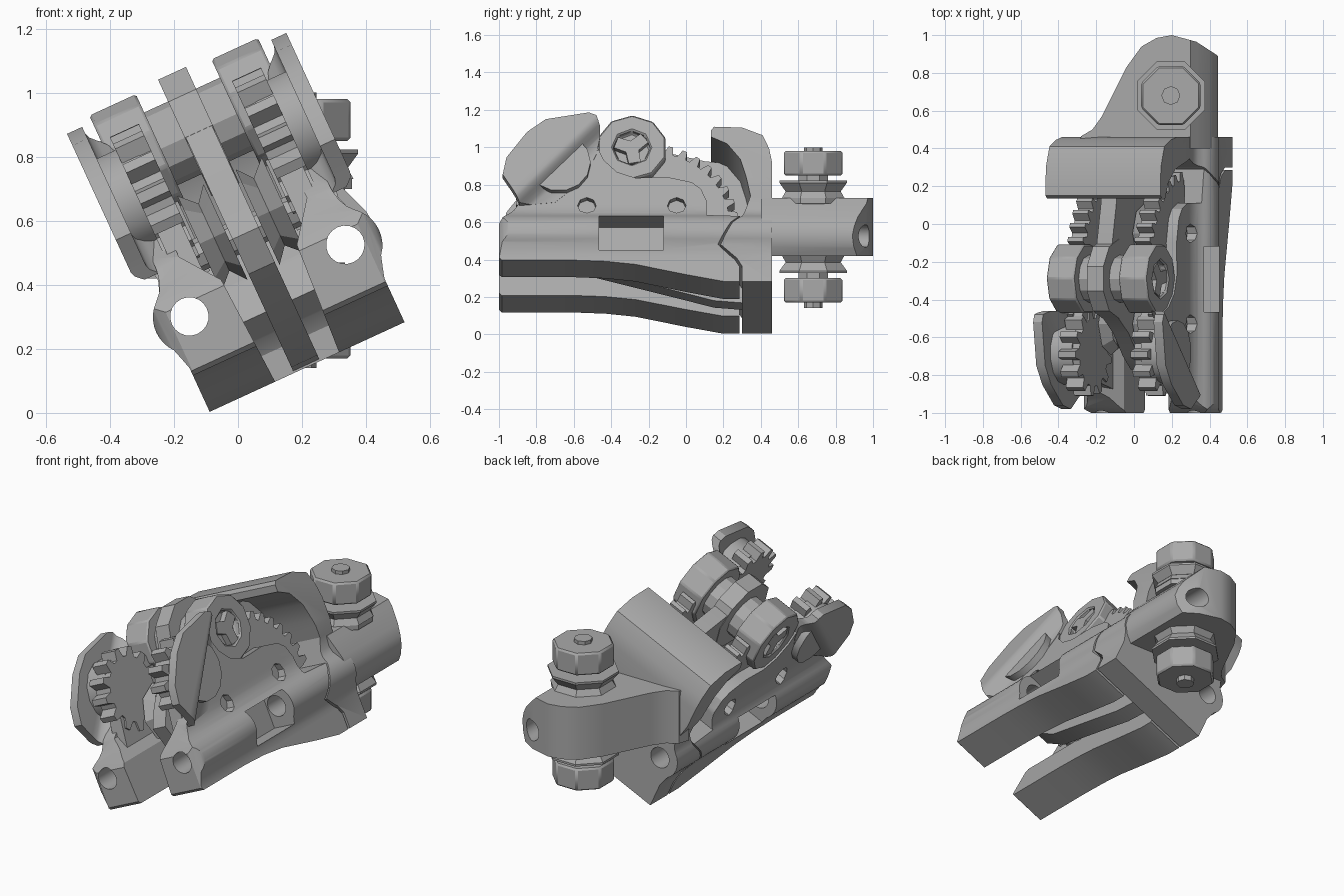
import bpy, bmesh, math
from mathutils import Matrix, Vector

cube = bpy.data.objects.get("Cube")
if cube:
    bpy.data.objects.remove(cube)

grey = bpy.data.materials.new("plain grey")
grey.use_nodes = True
COL = (0.4, 0.4, 0.4, 1)
grey.diffuse_color = COL
grey.node_tree.nodes["Principled BSDF"].inputs["Base Color"].default_value = COL

# The clamp body leans sideways; side, depth and height are measured in its own frame
LEAN = Matrix.Rotation(math.radians(-24.7), 4, 'Y') @ Matrix.Translation((0.256, 0, 0))
UPRIGHT = Matrix.Identity(4)
parts = []


def prism(name, pts, axis, a, b, frame=LEAN, taper=1.0, mid=(0, 0), shape=None):
    """Extrude a 2D outline along an axis from a to b, optionally reshaping it."""
    bm = bmesh.new()

    def place(p, t):
        return {'x': (t, p[0], p[1]), 'y': (p[0], t, p[1]), 'z': (p[0], p[1], t)}[axis]
    end = [(mid[0] + (p[0] - mid[0]) * taper, mid[1] + (p[1] - mid[1]) * taper) for p in pts]
    low = [bm.verts.new(place(p, a)) for p in pts]
    top = [bm.verts.new(place(p, b)) for p in end]
    n = len(pts)
    bm.faces.new(low)
    bm.faces.new(top)
    for i in range(n):
        bm.faces.new((low[i], low[(i + 1) % n], top[(i + 1) % n], top[i]))
    if shape:
        shape(bm)
    bmesh.ops.recalc_face_normals(bm, faces=bm.faces)
    bm.transform(frame)
    me = bpy.data.meshes.new(name)
    bm.to_mesh(me)
    bm.free()
    me.materials.append(grey)
    ob = bpy.data.objects.new(name, me)
    bpy.context.collection.objects.link(ob)
    parts.append(ob)
    return ob


def combine(ob, other, op='DIFFERENCE'):
    """Apply a boolean and discard the helper."""
    mod = ob.modifiers.new("cut", 'BOOLEAN')
    mod.operation, mod.object, mod.solver = op, other, 'EXACT'
    bpy.context.view_layer.objects.active = ob
    bpy.ops.object.modifier_apply(modifier=mod.name)
    parts.remove(other)
    bpy.data.objects.remove(other)


def soften(ob, width):
    bev = ob.modifiers.new("soft_edge", 'BEVEL')
    bev.width, bev.segments = width, 1


def ring(cx, cy, r, n=8, start=0.0):
    return [(cx + r * math.cos(start + math.tau * i / n),
             cy + r * math.sin(start + math.tau * i / n)) for i in range(n)]


def teeth(cx, cy, r, depth, a0, a1, count):
    """Toothed arc, angles in degrees."""
    out = []
    for i in range(count):
        for f, d in ((0, depth), (0.2, 0), (0.5, 0), (0.7, depth)):
            t = math.radians(a0 + (a1 - a0) * (i + f) / count)
            out.append((cx + (r - d) * math.cos(t), cy + (r - d) * math.sin(t)))
    return out


def box(a, b, c, d):
    return [(a, c), (b, c), (b, d), (a, d)]


def flare(bm):
    """Bend a side plate smoothly outward past a diagonal line."""
    across = Vector((0, -0.725, 0.69))
    for k in range(6):
        bmesh.ops.bisect_plane(bm, geom=bm.verts[:] + bm.edges[:] + bm.faces[:],
                               plane_co=across * (0.94 + 0.018 * k), plane_no=across)
    for v in bm.verts:
        t = min(max((v.co.dot(across) - 0.94) / 0.09, 0), 1)
        v.co.x += math.copysign(0.075 * t * t * (3 - 2 * t), v.co.x)


# Rounded rail swelling on the outer side
BULGE = [(0.268 + 0.115 * math.cos(math.radians(t)), 0.335 + 0.115 * math.sin(math.radians(t)))
         for t in range(-40, 51, 10)]
JAW_SECTION = ([(0.11, 0.04), (0.335, 0.04), (0.335, 0.19), (0.345, 0.225)] + BULGE +
               [(0.322, 0.445), (0.308, 0.475), (0.301, 0.51), (0.3, 0.55), (0.3, 0.9),
                (0.22, 0.9), (0.22, 0.52), (0.13, 0.4)])
JAW_SIDE = [(-1, 0.18), (-0.985, 0.165), (-0.6, 0.165), (-0.43, 0.158), (-0.27, 0.14), (0, 0.08),
            (0.2, 0.04), (0.285, 0.04), (0.285, 0.13), (0.26, 0.17), (0.17, 0.25), (0.24, 0.37),
            (0.29, 0.42), (0.11, 0.43), (0.11, 0.53), (0.08, 0.6), (0.03, 0.64), (-0.1, 0.67),
            (-0.27, 0.665), (-0.37, 0.7), (-0.44, 0.77), (-0.48, 0.86), (-0.6, 0.74),
            (-0.75, 0.61), (-0.89, 0.52), (-0.92, 0.47), (-0.97, 0.42), (-1, 0.38)]
JAW_PLAN = [(0.05, -1), (0.33, -1), (0.36, -0.98), (0.38, -0.95), (0.4, -0.9), (0.4, 0.4), (0.05, 0.4)]
LOBE = [(-0.46, 0.95), (-0.48, 1.0), (-0.52, 1.015), (-0.75, 0.975), (-0.85, 0.9), (-0.96, 0.75),
        (-0.98, 0.65), (-0.93, 0.57), (-0.89, 0.5), (-0.7, 0.52), (-0.55, 0.65), (-0.48, 0.8),
        (-0.46, 0.9)]
INNER_WEB = [(-0.88, 0.42), (-0.3, 0.42), (-0.3, 0.75), (-0.5, 0.85), (-0.7, 0.78), (-0.84, 0.62)]
PINS = (-0.53, -0.05)

for sg, side in ((1, "left"), (-1, "right")):
    def flip(pts):
        return [(sg * p[0], p[1]) for p in pts]

    # Side jaw with rail hole, pocket and pin holes
    jaw = prism(side + "_jaw", flip(JAW_SECTION), 'y', -1.1, 0.4)
    combine(jaw, prism("trim", JAW_SIDE, 'x', sg * 0.05, sg * 0.45), 'INTERSECT')
    combine(jaw, prism("trim", flip(JAW_PLAN), 'z', 0, 1), 'INTERSECT')
    combine(jaw, prism("hole", ring(sg * 0.268, 0.337, 0.06, 20), 'y', -1.2, 0.6))
    combine(jaw, prism("pocket", box(-0.465, -0.12, 0.22, 0.42), 'x', sg * 0.2, sg * 0.5))
    for y in PINS:
        combine(jaw, prism("pin_hole", ring(y, 0.5, 0.05), 'x', sg * 0.2, sg * 0.4))

    # Flared finger lobe, the inner web behind it, and its toothed wheel
    prism(side + "_lobe", LOBE, 'x', sg * 0.25, sg * 0.302, shape=flare)
    prism(side + "_inner_web", INNER_WEB, 'x', sg * 0.17, sg * 0.25)
    prism(side + "_lobe_wheel", teeth(-0.68, 0.72, 0.23, 0.05, 0, 360, 13), 'x',
          sg * 0.16, sg * 0.26)
    prism(side + "_wheel_core", ring(-0.68, 0.74, 0.17, 14), 'x', sg * 0.2, sg * 0.34)

    # Ratchet sector facing the back bracket
    sector = [(-0.35, 0.44), (0.2, 0.44)] + teeth(-0.2, 0.41, 0.48, 0.045, 5, 82, 8) + [(-0.35, 0.8)]
    prism(side + "_ratchet", sector, 'x', sg * 0.15, sg * 0.24)

    # Pivot boss with star recess
    boss = prism(side + "_pivot_boss", ring(-0.29, 0.85, 0.19, 10, 0.3), 'x', sg * 0.13, sg * 0.29)
    soften(boss, 0.008)
    combine(boss, prism("recess", ring(-0.29, 0.85, 0.1, 8), 'x', sg * 0.25, sg * 0.4))
    spots = ring(-0.29, 0.85, 0.095, 18, 0.35)
    dips = ring(-0.29, 0.85, 0.04, 18, 0.35)
    star = [p for i in (0, 6, 12) for p in (spots[i], spots[i + 2], dips[i + 4])]
    prism(side + "_pivot_star", star, 'x', sg * 0.24, sg * 0.285)

    # Cone washers on the cross pins
    for y in PINS:
        for a, b in ((0.055, 0.095), (0.145, 0.095)):
            prism(side + "_cone_washer", ring(y, 0.53, 0.165, 8), 'x', sg * a, sg * b,
                  taper=0.7, mid=(y, 0.53))

# Cross pins and main axle
for y in PINS:
    prism("cross_pin", ring(y, 0.5, 0.052, 8), 'x', -0.262, 0.262)
prism("main_axle", ring(-0.29, 0.85, 0.125, 12), 'x', -0.2, 0.2)

# Centre strap with its round hub
prism("centre_strap", [(-0.77, 0.5), (-0.72, 0.38), (-0.5, 0.24), (-0.1, 0.13), (0.15, 0.06),
                       (0.38, 0.04), (0.38, 0.85), (0.1, 0.88), (-0.1, 0.93), (-0.45, 0.93),
                       (-0.58, 0.72), (-0.7, 0.6)], 'x', -0.045, 0.045)
prism("strap_hub", ring(-0.29, 0.85, 0.21, 10), 'x', -0.048, 0.048)

# Back bracket with overhanging hook
half = ([(0.335, 0.04), (0.335, 0.19), (0.345, 0.225)] + BULGE +
        [(0.322, 0.445), (0.31, 0.48), (0.32, 0.55), (0.335, 0.62), (0.335, 1.0)])
outline = half + [(-p[0], p[1]) for p in reversed(half)]
bracket = prism("back_bracket", outline, 'y', 0, 0.6)
HOOK = [(0.3, 0.04), (0.46, 0.04), (0.46, 0.74), (0.445, 0.82), (0.41, 0.9), (0.3, 0.945),
        (0.15, 0.95), (0.135, 0.93), (0.135, 0.89), (0.22, 0.85), (0.29, 0.76), (0.32, 0.66),
        (0.345, 0.55), (0.3, 0.42), (0.25, 0.37), (0.185, 0.25), (0.27, 0.18), (0.3, 0.13)]
combine(bracket, prism("trim", HOOK, 'x', -0.5, 0.5), 'INTERSECT')
for s in (-0.268, 0.268):
    combine(bracket, prism("hole", ring(s, 0.337, 0.06, 20), 'y', -0.2, 0.8))

# Level lug behind the bracket
lug = prism("rear_lug", [(-0.3, 0.4), (0.5, 0.4), (0.5, 0.85), (0.43, 0.9), (0.33, 0.965), (0.2, 1),
                         (0.12, 0.985), (0.04, 0.94), (-0.04, 0.83), (-0.17, 0.57), (-0.22, 0.5),
                         (-0.28, 0.465)], 'z', 0.3, 0.8, UPRIGHT)
combine(lug, prism("trim", [(-0.5, 0.42), (0.41, 0.42), (0.435, 0.47), (0.445, 0.53), (0.43, 0.58),
                            (0.4, 0.63), (0.33, 0.7), (0.3, 0.73), (-0.5, 0.73)],
                   'y', 0.3, 1.1, UPRIGHT), 'INTERSECT')
combine(lug, prism("hole", ring(0.268, 0.337, 0.06, 20), 'y', -0.2, 1.3))

# Upright bolt: threaded rod, cone washers and nuts above and below
BX, BY = 0.195, 0.68
prism("bolt_rod", ring(BX, BY, 0.05), 'z', 0.14, 1.0, UPRIGHT)
for sg, base, side in ((1, 0.73, "upper"), (-1, 0.42, "lower")):
    # name, radius, start, end, taper
    for name, r, a, b, taper in (("spacer", 0.15, -0.05, 0.0, 1), ("washer_ring", 0.175, -0.03, 0, 1),
                                 ("lower_cone", 0.18, 0, 0.045, 0.85),
                                 ("upper_cone", 0.195, 0.08, 0.035, 0.82),
                                 ("washer_cap", 0.195, 0.08, 0.092, 1),
                                 ("collar", 0.085, 0.08, 0.13, 1), ("nut", 0.17, 0.12, 0.25, 1)):
        ob = prism(side + "_" + name, ring(BX, BY, r, 8, math.pi / 8), 'z', base + sg * a,
                   base + sg * b, UPRIGHT, taper, (BX, BY))
    soften(ob, 0.01)

# Smooth the curved faces, keep corners crisp
for ob in parts:
    ob.select_set(True)
bpy.context.view_layer.objects.active = parts[0]
bpy.ops.object.shade_smooth_by_angle(angle=math.radians(28))
